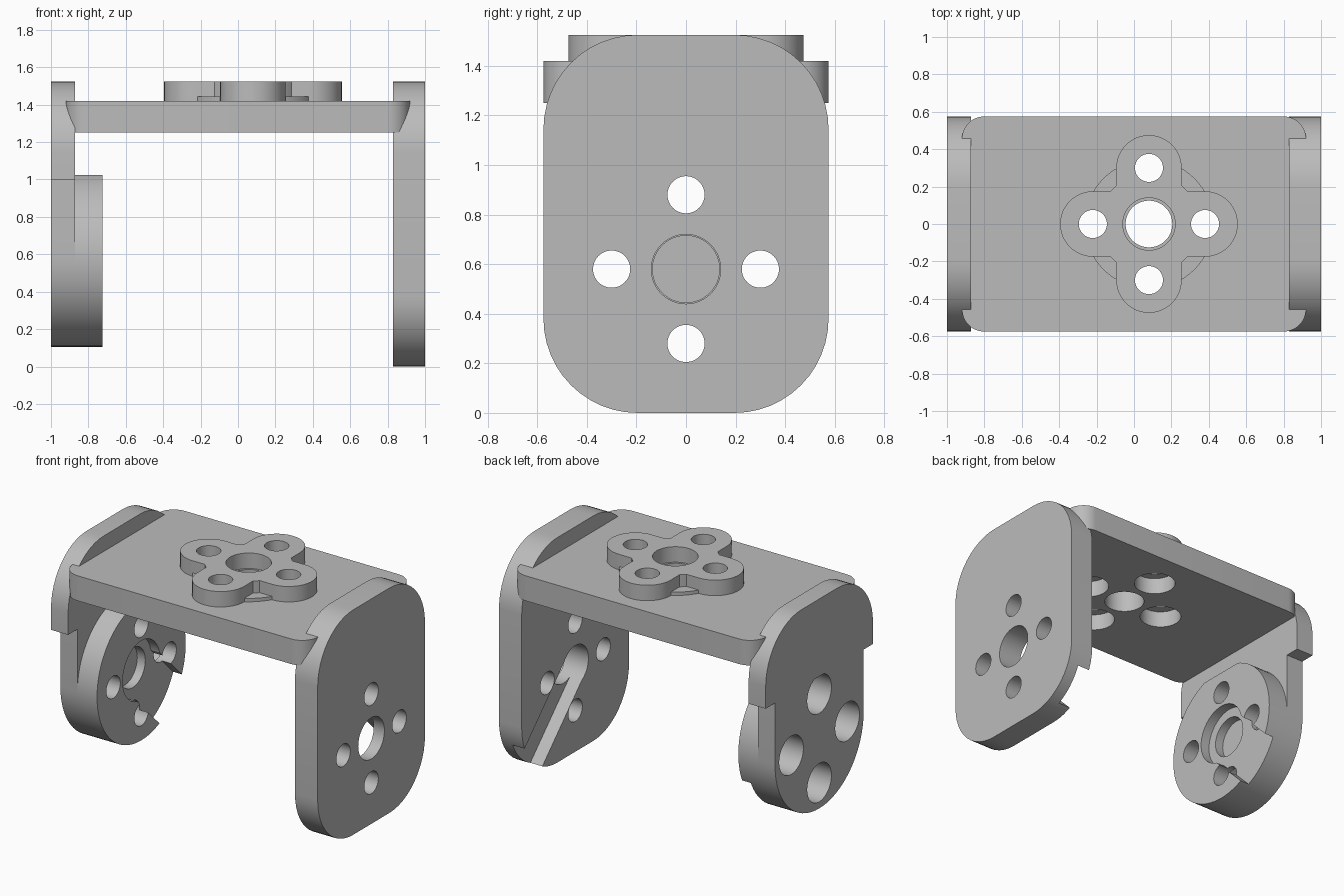
import bpy, bmesh
from math import cos, sin, pi, radians

cube = bpy.data.objects.get("Cube")
if cube:
    bpy.data.objects.remove(cube, do_unlink=True)

grey = bpy.data.materials.new("plain_grey")
grey.use_nodes = True
grey.diffuse_color = (0.5, 0.5, 0.5, 1)
grey.node_tree.nodes["Principled BSDF"].inputs["Base Color"].default_value = (0.5, 0.5, 0.5, 1)


def arc(cx, cy, r, start, end, steps):
    angles = [radians(start + (end - start) * i / steps) for i in range(steps + 1)]
    return [(cx + r * cos(a), cy + r * sin(a)) for a in angles]


def circle(cx, cy, r, steps=48):
    return arc(cx, cy, r, 0, 360, steps)[:-1]


def rounded_rect(x0, x1, y0, y1, r):
    corners = [(x1 - r, y1 - r), (x0 + r, y1 - r), (x0 + r, y0 + r), (x1 - r, y0 + r)]
    return [p for i, c in enumerate(corners) for p in arc(*c, r, 90 * i, 90 * i + 90, 12)]


def rect(x0, x1, y0, y1):
    return [(x0, y0), (x1, y0), (x1, y1), (x0, y1)]


def prism(name, outline, axis, lo, hi, bevel=0, bevel_lo=True):
    """Extrude an outline along x (outline in y, z) or z (outline in x, y)."""
    bm = bmesh.new()
    place = (lambda p, d: (d, *p)) if axis == "x" else (lambda p, d: (*p, d))
    a = [bm.verts.new(place(p, lo)) for p in outline]
    b = [bm.verts.new(place(p, hi)) for p in outline]
    caps = [bm.faces.new(b), bm.faces.new(a[::-1])]
    n = len(a)
    for i in range(n):
        j = (i + 1) % n
        bm.faces.new((a[i], a[j], b[j], b[i]))
    if bevel:
        edges = [e for f in (caps if bevel_lo else caps[:1]) for e in f.edges]
        bmesh.ops.bevel(bm, geom=edges, offset=bevel, segments=5, profile=0.5,
                        affect="EDGES", clamp_overlap=False)
    bmesh.ops.recalc_face_normals(bm, faces=bm.faces)
    mesh = bpy.data.meshes.new(name)
    bm.to_mesh(mesh)
    bm.free()
    mesh.materials.append(grey)
    obj = bpy.data.objects.new(name, mesh)
    bpy.context.collection.objects.link(obj)
    return obj


def boolean(obj, others, operation="DIFFERENCE"):
    """Apply booleans, then delete the cutters."""
    for other in others:
        mod = obj.modifiers.new("bool", "BOOLEAN")
        mod.operation, mod.object, mod.solver = operation, other, "EXACT"
    graph = bpy.context.evaluated_depsgraph_get()
    mesh = bpy.data.meshes.new_from_object(obj.evaluated_get(graph))
    obj.modifiers.clear()
    obj.data = mesh
    for other in others:
        bpy.data.objects.remove(other, do_unlink=True)


def hole(cx, cy, r, axis, lo, hi):
    return prism("cutter", circle(cx, cy, r), axis, lo, hi)


def ring_of_holes(cx, cy, r, axis, lo, hi):
    return [hole(cx + 0.3 * u, cy + 0.3 * v, r, axis, lo, hi)
            for u, v in ((1, 0), (0, 1), (-1, 0), (0, -1))]


def diagonal_slot(half_width, lo, hi):
    """Slot from the hub towards the lower back corner."""
    k = 0.5 ** 0.5
    w, far = half_width * k, 0.75
    pts = [(w, w), (-w, -w), (far - w, -far - w), (far + w, -far + w)]
    return prism("cutter", [(y, HUB + z) for y, z in pts], "x", lo, hi)


HUB = 0.58    # height of the side pivots
BOSS = 0.08   # x position of the top boss
side = rounded_rect(-0.575, 0.575, 0, 1.525, 0.38)

# Left plate: through holes, and a cable slot on its inner face
left_plate = prism("left_plate", side, "x", 0.83, 1.0, 0.06)
boolean(left_plate, [hole(0, HUB, 0.14, "x", 0.7, 1.1), diagonal_slot(0.135, 0.7, 0.92)]
        + ring_of_holes(0, HUB, 0.075, "x", 0.7, 1.1))

# Right plate: wide upper part
right_plate = prism("right_upper_plate", side, "x", -1.0, -0.872, 0.04)
boolean(right_plate, [prism("cutter", rect(-1, 1, -1, 1.0), "x", -1.2, -0.5)])

# Right plate: narrow round-ended lower part
tongue = [(0.475, 1.0)] + arc(0, HUB, 0.475, 0, -180, 40) + [(-0.475, 1.0)]
right_tongue = prism("right_lower_plate", tongue, "x", -1.0, -0.872)
boolean(right_tongue, ring_of_holes(0, HUB, 0.13, "x", -1.1, -0.8))

# Pivot disc with a flat top, stepped hub recess and cable slot
pivot = prism("pivot_disc", circle(0, HUB, 0.475, 80), "x", -0.873, -0.725, 0.02, False)
boolean(pivot, [prism("cutter", rect(-1, 1, 1.025, 1.3), "x", -1.1, -0.5),
                hole(0, HUB, 0.2, "x", -0.79, -0.6),
                hole(0, HUB, 0.135, "x", -0.85, -0.6),
                diagonal_slot(0.17, -0.79, -0.6)]
        + ring_of_holes(0, HUB, 0.13, "x", -1.1, -0.83)
        + ring_of_holes(0, HUB, 0.075, "x", -1.1, -0.6))

# Top plate with rounded edges and counterbores underneath
top_plate = prism("top_plate", rounded_rect(-0.92, 0.92, -0.575, 0.575, 0.12), "z",
                  1.25, 1.42, 0.08)
boolean(top_plate, [hole(BOSS, 0, 0.125, "z", 1.1, 1.6)]
        + ring_of_holes(BOSS, 0, 0.13, "z", 1.1, 1.36)
        + ring_of_holes(BOSS, 0, 0.075, "z", 1.1, 1.6))

# Four-lobed boss, on a thin round flange
boss = prism("top_boss", rounded_rect(BOSS - 0.475, BOSS + 0.475, -0.175, 0.175, 0.1749),
             "z", 1.41, 1.525)
boolean(boss, [prism("bar", rounded_rect(BOSS - 0.175, BOSS + 0.175, -0.475, 0.475, 0.1749),
                     "z", 1.41, 1.525),
               prism("core", circle(BOSS, 0, 0.27), "z", 1.41, 1.525)], "UNION")
flange = prism("boss_flange", circle(BOSS, 0, 0.345, 64), "z", 1.41, 1.443)
for part in (boss, flange):
    boolean(part, [hole(BOSS, 0, 0.14, "z", 1.3, 1.6)]
            + ring_of_holes(BOSS, 0, 0.075, "z", 1.3, 1.6))

# Smooth curved surfaces, keep hard edges
bpy.ops.object.select_all(action="DESELECT")
for part in (left_plate, right_plate, right_tongue, pivot, top_plate, boss, flange):
    part.select_set(True)
    bpy.context.view_layer.objects.active = part
bpy.ops.object.shade_smooth_by_angle(angle=radians(30))
